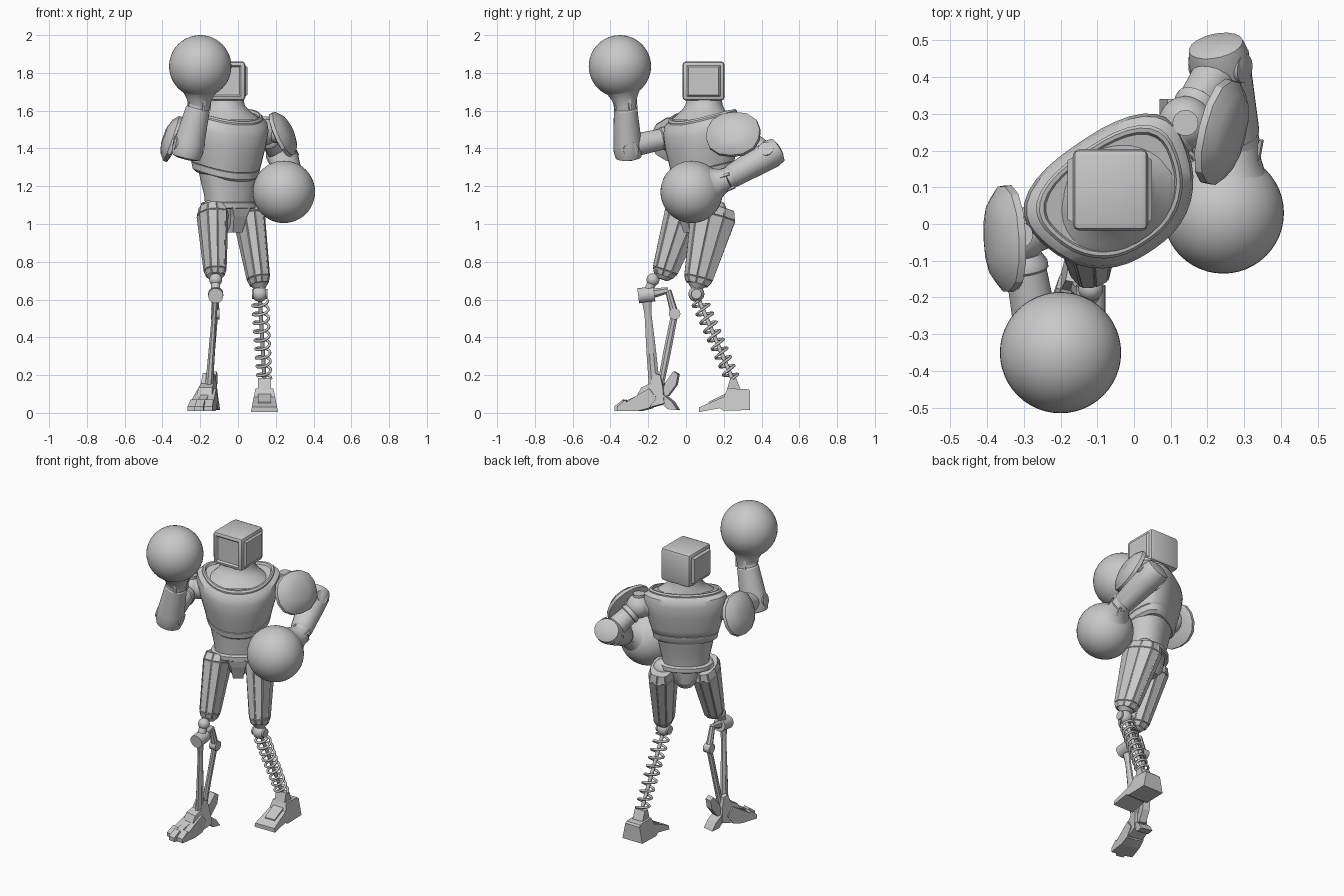
import bpy, bmesh, math
from mathutils import Matrix, Vector as V

cube = bpy.data.objects.get("Cube")
if cube:
    bpy.data.objects.remove(cube, do_unlink=True)

grey = bpy.data.materials.new("plain grey")
grey.use_nodes = True
grey.diffuse_color = (0.58, 0.58, 0.58, 1)
grey.node_tree.nodes["Principled BSDF"].inputs["Base Color"].default_value = grey.diffuse_color


def finish(name, bm, angle=35):
    """Turn a bmesh into a named, shaded object."""
    bmesh.ops.recalc_face_normals(bm, faces=bm.faces)
    mesh = bpy.data.meshes.new(name)
    bm.to_mesh(mesh)
    bm.free()
    mesh.materials.append(grey)
    ob = bpy.data.objects.new(name, mesh)
    bpy.context.collection.objects.link(ob)
    if angle:
        bpy.ops.object.select_all(action='DESELECT')
        ob.select_set(True)
        bpy.context.view_layer.objects.active = ob
        bpy.ops.object.shade_smooth_by_angle(angle=math.radians(angle))
    return ob


def frame(p, d, hint=(1, 0, 0)):
    """Matrix at p whose z axis follows d and whose x axis leans to hint."""
    z = V(d).normalized()
    y = z.cross(V(hint)).normalized()
    return Matrix.Translation(p) @ Matrix((y.cross(z), y, z)).transposed().to_4x4()


def loft(name, mat, rings, sides=24, power=2, angle=35, taper=0, bend=(0, 0), panel=0):
    """Skin rings of (z, half width, half depth, y shift) and cap the ends."""
    bm = bmesh.new()
    loops = []
    for z, a, b, *shift in rings:
        loop = []
        for i in range(sides):
            t = 2 * math.pi * (i + 0.5) / sides
            c, s = math.cos(t), math.sin(t)
            r = (abs(c) ** power + abs(s) ** power) ** (-1 / power)
            x, y = a * r * c * (1 + taper * r * s), b * r * s
            co = V((x, y + sum(shift), z + bend[0] * y + bend[1] * x * x))
            loop.append(bm.verts.new(mat @ co))
        loops.append(loop)
    walls = []
    for lo, hi in zip(loops, loops[1:]):
        for i in range(sides):
            j = (i + 1) % sides
            walls.append(bm.faces.new((lo[i], lo[j], hi[j], hi[i])))
    bm.faces.new(loops[0])
    bm.faces.new(loops[-1])
    bmesh.ops.recalc_face_normals(bm, faces=bm.faces)
    if panel:
        bmesh.ops.inset_individual(bm, faces=walls, thickness=panel, depth=panel)
    return finish(name, bm, angle)


def limb(name, p, q, rings, hint=(1, 0, 0), **kw):
    """Loft from p to q; ring positions are fractions of the length."""
    d = V(q) - V(p)
    return loft(name, frame(p, d, hint), [(r[0] * d.length, *r[1:]) for r in rings], **kw)


def rod(name, p, q, r, r2=None, **kw):
    e = r2 or r
    return limb(name, p, q, [(0, r, r), (1, e, e)], hint=(0.8, 0.1, 0.6), **kw)


def ball(name, p, r):
    bm = bmesh.new()
    bmesh.ops.create_uvsphere(bm, u_segments=48, v_segments=24, radius=r, matrix=Matrix.Translation(p))
    return finish(name, bm, 60)


def prism(name, mat, outline, half, top=1.0):
    """Side outline in y and z, extruded sideways; top narrows high points."""
    bm = bmesh.new()
    high = max(z for y, z in outline)
    rows = []
    for side in (-1, 1):
        rows.append([bm.verts.new(mat @ V((side * half * (1 + (top - 1) * z / high), y, z)))
                     for y, z in outline])
    n = len(outline)
    for i in range(n):
        j = (i + 1) % n
        bm.faces.new((rows[0][i], rows[0][j], rows[1][j], rows[1][i]))
    bm.faces.new(rows[0])
    bm.faces.new(rows[1])
    return finish(name, bm, 0)


# Torso, turned towards the left
torso = Matrix.Translation((-0.05, 0.075, 0)) @ Matrix.Rotation(math.radians(34), 4, 'Z')
shell = dict(sides=40, power=2.5, taper=0.2, bend=(0.2, 0.5))
loft("chest", torso, [(1.29, 0.17, 0.13), (1.3, 0.186, 0.143), (1.33, 0.194, 0.15), (1.42, 0.22, 0.17),
                      (1.49, 0.235, 0.177), (1.53, 0.228, 0.17), (1.555, 0.2, 0.15)], **shell)
loft("chest_lower_band", torso, [(1.25, 0.16, 0.125), (1.262, 0.178, 0.137), (1.295, 0.184, 0.142),
                                 (1.305, 0.17, 0.13)], **shell)
loft("collar", torso, [(1.53, 0.2, 0.15), (1.562, 0.203, 0.152), (1.572, 0.195, 0.145),
                       (1.572, 0.185, 0.135), (1.56, 0.18, 0.13)], **shell)
loft("neck", torso, [(1.55, 0.188, 0.138), (1.575, 0.16, 0.125, 0.01), (1.6, 0.125, 0.112, 0.02),
                     (1.63, 0.1, 0.098, 0.025), (1.66, 0.094, 0.094, 0.025), (1.69, 0.092, 0.09, 0.025)], sides=32)
loft("abdomen", torso, [(1.1, 0.135, 0.1, -0.01), (1.15, 0.14, 0.105, -0.01), (1.22, 0.155, 0.115, -0.005),
                        (1.31, 0.172, 0.13)], sides=32, power=2.3)
loft("belt", torso, [(1.08, 0.15, 0.11, -0.01), (1.085, 0.157, 0.117, -0.01), (1.11, 0.157, 0.117, -0.01),
                     (1.117, 0.145, 0.106, -0.01)], sides=32, power=2.3)
loft("pelvis", torso, [(0.96, 0.045, 0.05), (1.0, 0.08, 0.08), (1.09, 0.14, 0.1, -0.01)], sides=16, angle=25)
loft("pelvis_front_plate", torso, [(0.955, 0.035, 0.03, -0.06), (1.04, 0.05, 0.04, -0.08),
                                   (1.09, 0.07, 0.04, -0.09)], sides=4, power=4, angle=0)

# Head: bevelled box with framed panels
bm = bmesh.new()
size = Matrix.Translation((-0.064, 0.093, 1.757)) @ Matrix.Diagonal((0.205, 0.222, 0.208, 1))
bmesh.ops.create_cube(bm, size=1, matrix=size)
bmesh.ops.bevel(bm, geom=bm.edges[:], offset=0.018, segments=2, profile=0.5, affect='EDGES')
bm.normal_update()
for axis, depth in ((V((1, 0, 0)), 0.011), (V((-1, 0, 0)), 0.014), (V((0, -1, 0)), -0.01)):
    face = [f for f in bm.faces if f.normal.dot(axis) > 0.99 and f.calc_area() > 0.01]
    bmesh.ops.inset_region(bm, faces=face, thickness=0.006)
    bmesh.ops.inset_region(bm, faces=face, thickness=0.012, depth=depth)
finish("head", bm, 25)

# Arms: shoulder, elbow and wrist points, glove centre, pad centre and pad normal
ARMS = {
    "right": [(-0.31, -0.03, 1.47), (-0.262, -0.308, 1.41), (-0.205, -0.322, 1.64), (-0.2, -0.35, 1.835),
              (-0.345, -0.04, 1.45), (-1, -0.05, 0.35)],
    "left": [(0.14, 0.275, 1.49), (0.235, 0.43, 1.36), (0.285, 0.21, 1.235), (0.243, 0.03, 1.17),
             (0.235, 0.25, 1.475), (0.9, -0.22, 0.4)],
}
for side, pts in ARMS.items():
    shoulder, elbow, wrist, glove, pad, normal = map(V, pts)
    inner = V((-0.05, 0.09, shoulder.z))
    rod(side + "_shoulder_axle", inner, shoulder, 0.065)
    ball(side + "_shoulder", shoulder, 0.073)
    rod(side + "_shoulder_cap", shoulder, shoulder + V((0, 0, 0.08)), 0.035)
    limb(side + "_upper_arm", shoulder, elbow, [(0.2, 0.05, 0.05), (0.28, 0.062, 0.062), (0.34, 0.062, 0.062),
         (0.36, 0.056, 0.056), (1, 0.062, 0.062)])
    # Shoulder pad: a faceted dished plate with an inner rim
    across = normal.cross(V((0, 0, 1)))
    loft(side + "_shoulder_pad", frame(pad, normal, across),
         [(-0.02, 0.115, 0.095), (-0.01, 0.147, 0.127), (0.01, 0.145, 0.125), (0.035, 0.11, 0.095),
          (0.05, 0.06, 0.05)], sides=14, power=2.3, angle=25)
    rod(side + "_pad_mount", shoulder, pad, 0.05)
    # Forearm with rounded elbow end, seam and cuff
    limb(side + "_forearm", elbow, wrist, [(-0.29, 0.045, 0.04), (-0.25, 0.075, 0.068), (-0.1, 0.084, 0.077),
         (0.1, 0.081, 0.075), (0.85, 0.065, 0.063), (0.88, 0.06, 0.058), (1, 0.06, 0.058)], sides=20, angle=28)
    axle = (wrist - elbow).cross(elbow - shoulder).normalized() * 0.078
    rod(side + "_elbow_hinge", elbow - axle, elbow + axle, 0.04)
    ball(side + "_glove", glove, 0.165)
    limb(side + "_glove_neck", wrist, glove, [(-0.1, 0.056, 0.056), (0, 0.061, 0.061), (0.12, 0.068, 0.068),
         (0.28, 0.085, 0.085), (0.42, 0.112, 0.112), (0.5, 0.13, 0.13)], sides=32, angle=60)
    for k in range(4):
        turn = Matrix.Rotation(k * math.pi / 2 + 0.4, 4, 'Z')
        m = frame(wrist, glove - wrist) @ turn @ Matrix.Translation((0.059, 0, 0))
        loft(side + "_glove_strap", m, [(-0.04, 0.006, 0.01), (0.03, 0.011, 0.01)], sides=4, angle=0)

# Thighs: faceted lofts with long raised armour strips
THIGHS = {"right": [(-0.137, 0.005, 1.09), (-0.12, -0.12, 0.725), 0.105],
          "left": [(0.05, 0.155, 1.09), (0.113, 0.058, 0.68), 0.12]}
for side, (hip, knee, deep) in THIGHS.items():
    limb(side + "_thigh", hip, knee, [(0, 0.064, deep * 0.85), (0.12, 0.076, deep),
         (0.92, 0.055, deep * 0.62), (1, 0.044, deep * 0.46)], hint=(0.95, 0.25, 0),
         sides=10, power=2.8, angle=0, panel=0.004)
    limb(side + "_thigh_collar", hip, knee, [(0.97, 0.045, 0.05), (1.0, 0.047, 0.05), (1.05, 0.03, 0.03)], sides=16)
    ball(side + "_hip", V(hip) - V((0, 0, 0.02)), 0.06)

# Left shin: rod inside a coil spring
knee, ankle = V((0.115, 0.055, 0.63)), V((0.14, 0.25, 0.17))
ball("left_knee", knee, 0.042)
rod("left_knee_axle", knee - V((0.042, 0, 0)), knee + V((0.042, 0, 0)), 0.027)
rod("left_knee_link", (0.114, 0.06, 0.7), knee, 0.03)
rod("left_shin_rod", knee, ankle, 0.011, sides=12)
mat = frame(knee, ankle - knee)
length = (ankle - knee).length
curve = bpy.data.curves.new("left_shin_spring", 'CURVE')
curve.dimensions, curve.bevel_depth, curve.bevel_resolution = '3D', 0.0075, 1
line = curve.splines.new('POLY')
turns, per = 9, 18
line.points.add(turns * per)
for i, pt in enumerate(line.points):
    t = 2 * math.pi * i / per
    w = 0.042 - 0.006 * i / (turns * per)
    at = V((w * math.cos(t), w * math.sin(t), 0.04 + (length - 0.05) * i / (turns * per)))
    pt.co = (*(mat @ at), 1)
curve.materials.append(grey)
spring = bpy.data.objects.new("left_shin_spring", curve)
bpy.context.collection.objects.link(spring)

# Left foot: heel block, toe wedge and ankle
foot = Matrix.Translation((0.14, 0, 0))
prism("left_foot", foot, [(0.07, 0.005), (0.07, 0.03), (0.2, 0.085), (0.22, 0.13), (0.33, 0.125),
                          (0.34, 0.115), (0.34, 0.015), (0.2, 0.012), (0.18, 0.025)], 0.073, 0.65)
prism("left_ankle", foot, [(0.21, 0.1), (0.235, 0.185), (0.265, 0.185), (0.295, 0.11)], 0.035)
prism("left_instep_plate", foot, [(0.12, 0.04), (0.12, 0.058), (0.215, 0.105), (0.215, 0.07)], 0.035)

# Right shin: linked skeletal bones
upper, lower = V((-0.118, -0.21, 0.625)), V((-0.155, -0.165, 0.11))
ball("right_knee", (-0.118, -0.175, 0.705), 0.034)
rod("right_knee_link", (-0.118, -0.165, 0.72), upper, 0.024)
rod("right_knee_axle", upper - V((0, 0.043, 0.005)), upper + V((0, 0.043, 0.005)), 0.04)
limb("right_shin_bone", upper, lower, [(0, 0.02, 0.032), (0.2, 0.014, 0.02), (0.6, 0.018, 0.028),
     (1, 0.024, 0.032)], sides=8, angle=0)
bend, pivot = V((-0.12, -0.095, 0.65)), V((-0.12, -0.06, 0.525))
limb("right_shin_bracket", upper, bend, [(0, 0.022, 0.03), (1, 0.016, 0.016)], sides=6, angle=0)
rod("right_bracket_arm", bend, pivot, 0.016, 0.022, sides=8, angle=0)
rod("right_pivot", pivot - V((0.022, 0, 0)), pivot + V((0.022, 0, 0)), 0.03)
limb("right_calf_bone", pivot, (-0.15, -0.14, 0.12), [(0, 0.016, 0.02), (0.5, 0.014, 0.022),
     (1, 0.018, 0.018)], sides=8, angle=0)

# Right foot: plated toes, arch and heel spurs
foot = Matrix.Translation((-0.155, -0.15, 0)) @ Matrix.Rotation(math.radians(-13), 4, 'Z')
for k in (-1, 0, 1):
    toe = foot @ Matrix.Rotation(math.radians(5 * k), 4, 'Z')
    reach = -0.23 + 0.02 * abs(k)
    prism("right_toe", toe @ Matrix.Translation((0.026 * k, 0, 0)),
          [(reach, 0.01), (reach, 0.035), (reach + 0.045, 0.07), (reach + 0.05, 0.058), (-0.1, 0.095),
           (-0.04, 0.13), (0, 0.08), (-0.04, 0.025), (-0.1, 0.01)], 0.024, 0.85)
prism("right_instep", foot, [(-0.115, 0.07), (-0.08, 0.135), (-0.035, 0.155), (-0.01, 0.21), (0.02, 0.2),
                             (0.035, 0.14), (0.045, 0.05), (-0.03, 0.03)], 0.05, 0.6)
prism("right_heel_spur", foot, [(0.0, 0.08), (0.02, 0.11), (0.085, 0.06), (0.115, 0.015), (0.06, 0.02),
                                (0.03, 0.05)], 0.036)
prism("right_ankle_spur", foot, [(0.02, 0.09), (0.045, 0.16), (0.09, 0.22), (0.115, 0.205), (0.105, 0.15),
                                 (0.06, 0.09)], 0.022)
